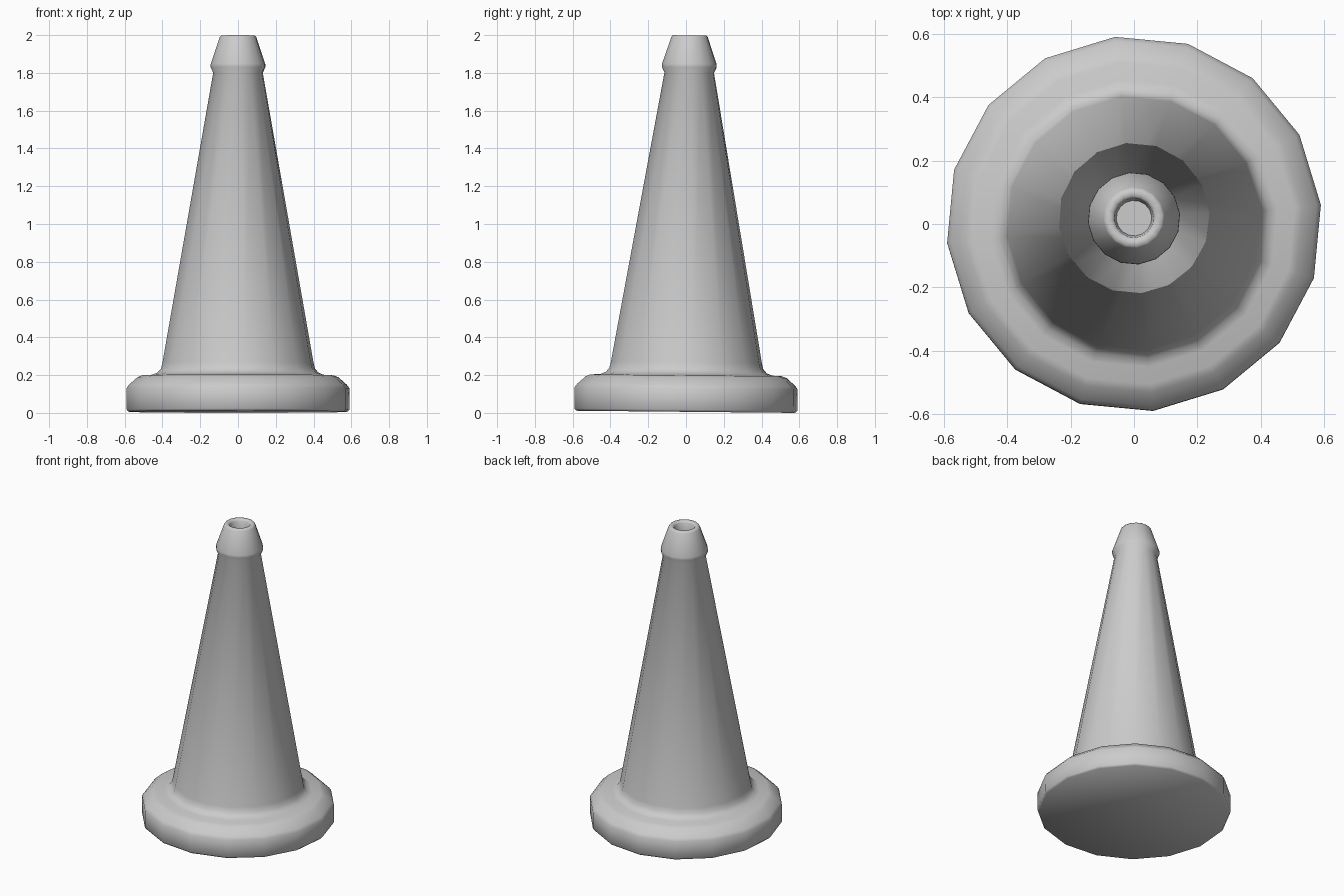
import bpy, bmesh, math
from mathutils import Matrix

if "Cube" in bpy.data.objects:
    bpy.data.objects.remove(bpy.data.objects["Cube"])

SIDES = 16
TURN = math.radians(5.8)     # facets are turned slightly about z
TILT = -0.0098               # the cone leans very slightly towards +y


def lathe(name, profile):
    """Revolve (radius, height) points; both ends are closed with flat caps."""
    bm = bmesh.new()
    rings = []
    for r, z in profile:
        rings.append([bm.verts.new((r * math.cos(TURN + math.tau * i / SIDES),
                                    r * math.sin(TURN + math.tau * i / SIDES), z))
                      for i in range(SIDES)])
    for a, b in zip(rings, rings[1:]):
        for i in range(SIDES):
            j = (i + 1) % SIDES
            bm.faces.new((a[i], a[j], b[j], b[i]))
    bm.faces.new(list(reversed(rings[0])))
    bm.faces.new(rings[-1])
    bmesh.ops.recalc_face_normals(bm, faces=bm.faces)
    bm.transform(Matrix.Translation((0, -0.0005, 0.0057)) @ Matrix.Rotation(TILT, 4, 'X'))
    mesh = bpy.data.meshes.new(name)
    bm.to_mesh(mesh)
    bm.free()
    obj = bpy.data.objects.new(name, mesh)
    bpy.context.collection.objects.link(obj)
    bpy.ops.object.select_all(action='DESELECT')
    obj.select_set(True)
    bpy.context.view_layer.objects.active = obj
    bpy.ops.object.shade_smooth_by_angle(angle=math.radians(55))
    return obj


# Round foot, fillet and tapering body
foot = [(0.583, 0.0), (0.593, 0.012), (0.593, 0.125), (0.58, 0.143),
        (0.535, 0.183), (0.51, 0.193), (0.455, 0.196)]
body = [(0.428, 0.208), (0.41, 0.228), (0.402, 0.26), (0.132, 1.795)]
# Flared collar, rim and shallow hole in the top
tip = [(0.146, 1.825), (0.145, 1.842), (0.097, 1.984), (0.09, 1.993),
       (0.07, 1.993), (0.062, 1.982), (0.056, 1.93)]
lathe("traffic_cone", foot + body + tip)
